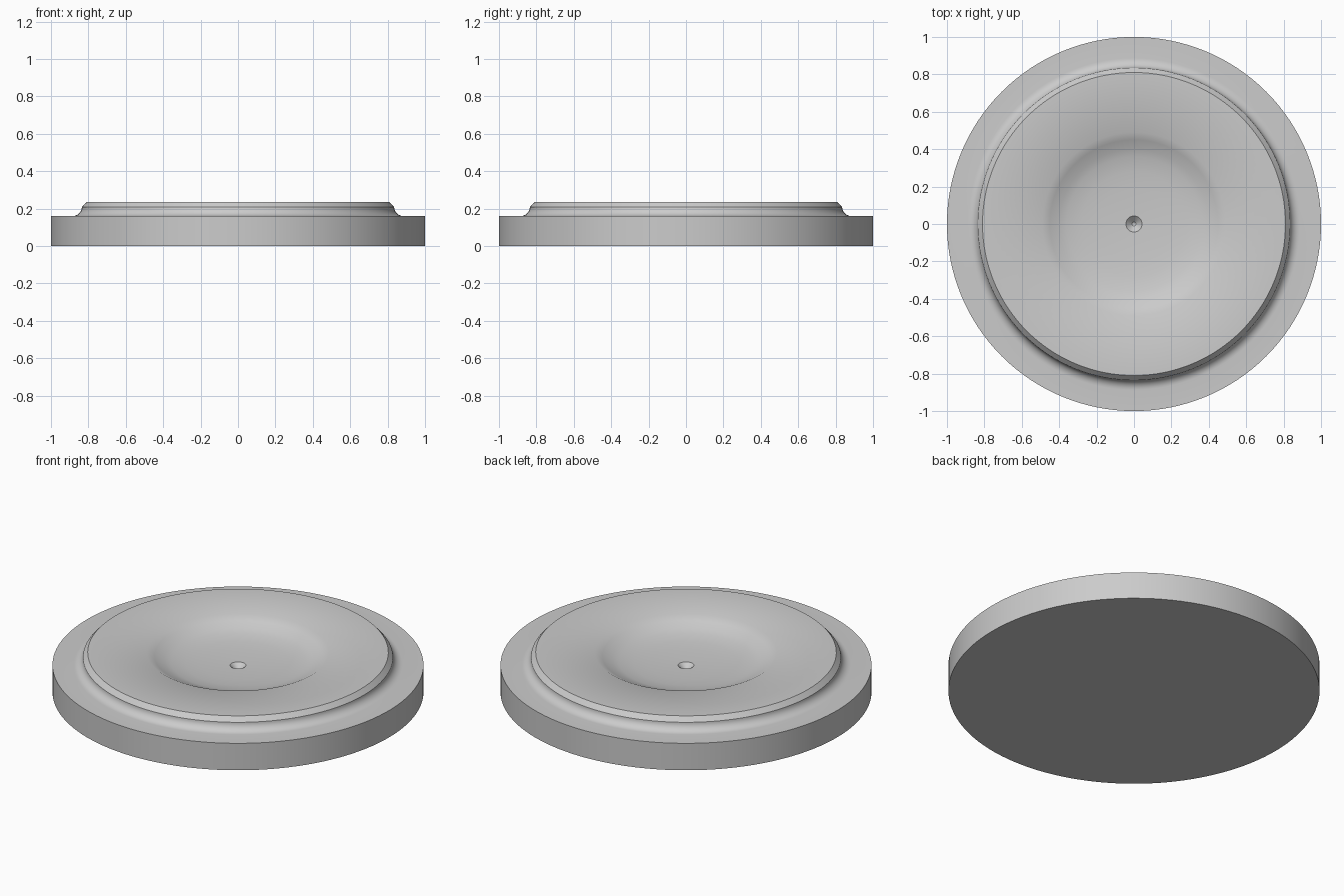
import bpy
import bmesh
from math import sin, cos, pi, radians

cube = bpy.data.objects.get("Cube")
if cube:
    bpy.data.objects.remove(cube, do_unlink=True)

SEGMENTS = 128
TOP = 0.235      # raised face
LEDGE = 0.16     # outer flange

grey = bpy.data.materials.new("plain grey")
grey.use_nodes = True
colour = (0.6, 0.6, 0.6, 1)
grey.diffuse_color = colour
grey.node_tree.nodes["Principled BSDF"].inputs["Base Color"].default_value = colour


def lathe(name, profile):
    """Spin an (r, z) profile that starts and ends on the axis."""
    bm = bmesh.new()
    verts = [bm.verts.new((r, 0, z)) for r, z in profile]
    edges = [bm.edges.new(pair) for pair in zip(verts, verts[1:])]
    bmesh.ops.spin(bm, geom=verts + edges, cent=(0, 0, 0), axis=(0, 0, 1),
                   angle=2 * pi, steps=SEGMENTS)
    bmesh.ops.remove_doubles(bm, verts=bm.verts, dist=0.00005)
    bmesh.ops.recalc_face_normals(bm, faces=bm.faces)
    mesh = bpy.data.meshes.new(name)
    bm.to_mesh(mesh)
    bm.free()
    mesh.materials.append(grey)
    obj = bpy.data.objects.new(name, mesh)
    bpy.context.collection.objects.link(obj)
    return obj


# Flange, then a cove fillet rising to the chamfered plateau
flange = [(0, 0), (1, 0), (1, LEDGE)]
cove = [(0.887 - 0.052 * sin(a), LEDGE + 0.048 * (1 - cos(a)))
        for a in (i * pi / 16 for i in range(9))]
plateau = [(0.81, TOP)]

# Shallow dish: steeper near the rim, almost flat in the middle
dish = [(r, TOP - depth) for r, depth in (
    (0.49, 0), (0.45, 0.021), (0.4, 0.042), (0.36, 0.055),
    (0.28, 0.066), (0.2, 0.072), (0.1, 0.076), (0.043, 0.077))]

# Countersunk centre mark with a tiny pilot hole
floor = dish[-1][1]
centre_mark = [(0.01, floor - 0.03), (0.01, floor - 0.045), (0, floor - 0.05)]

disc = lathe("dished_disc", flange + cove + plateau + dish + centre_mark)

bpy.ops.object.select_all(action='DESELECT')
disc.select_set(True)
bpy.context.view_layer.objects.active = disc
bpy.ops.object.shade_smooth_by_angle(angle=radians(30))
